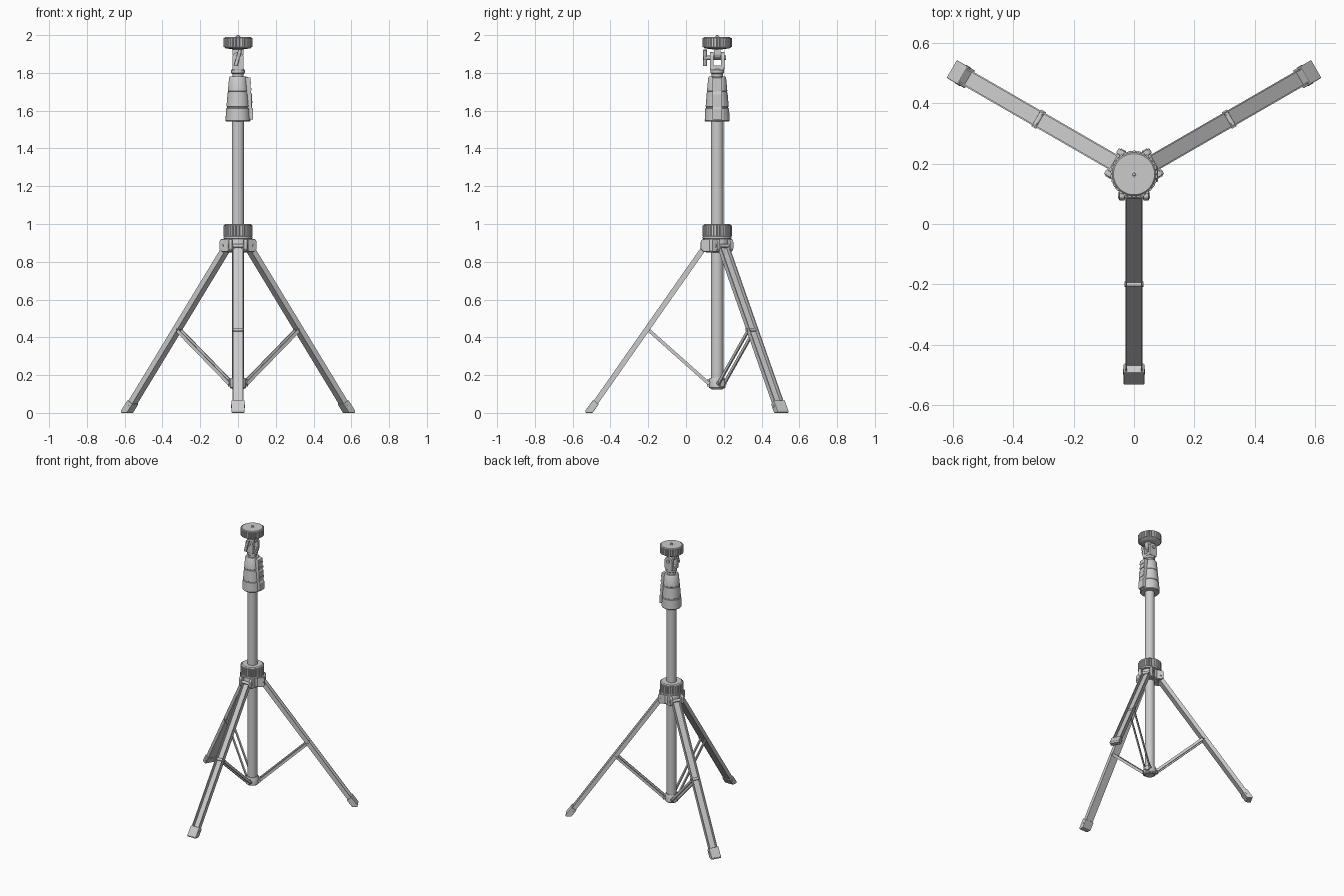
import bpy, bmesh, math
from mathutils import Vector

if "Cube" in bpy.data.objects:
    bpy.data.objects.remove(bpy.data.objects["Cube"])

CY = 0.165                                   # column axis in y
ANGLES = [math.radians(a) for a in (-90, 30, 150)]


def finish(name, bm, smooth=False, bevel=0, angle=0):
    bmesh.ops.recalc_face_normals(bm, faces=bm.faces)
    me = bpy.data.meshes.new(name)
    bm.to_mesh(me)
    bm.free()
    ob = bpy.data.objects.new(name, me)
    bpy.context.collection.objects.link(ob)
    ob.location = (0, CY, 0)
    ob.rotation_euler.z = angle
    if bevel:
        m = ob.modifiers.new("bevel", 'BEVEL')
        m.width, m.segments = bevel, 2
    if smooth:
        bpy.ops.object.select_all(action='DESELECT')
        ob.select_set(True)
        bpy.context.view_layer.objects.active = ob
        bpy.ops.object.shade_smooth_by_angle(angle=math.radians(35))
    return ob


def loft(name, a, b, **kw):
    """Closed solid between two matching outlines."""
    bm = bmesh.new()
    va, vb = [bm.verts.new(p) for p in a], [bm.verts.new(p) for p in b]
    n = len(va)
    bm.faces.new(va)
    bm.faces.new(vb[::-1])
    for i in range(n):
        bm.faces.new((va[i], va[(i + 1) % n], vb[(i + 1) % n], vb[i]))
    return finish(name, bm, **kw)


def side_plate(name, prof, t0, t1, **kw):
    """Outline in local x/z, extruded along local y."""
    return loft(name, [(x, t0, z) for x, z in prof], [(x, t1, z) for x, z in prof], **kw)


def beam(name, sect, p, q, **kw):
    """Section (across, outward) run along an x/z segment."""
    p, q = Vector((p[0], 0, p[1])), Vector((q[0], 0, q[1]))
    d = (q - p).normalized()
    n = Vector((-d.z, 0, d.x))
    off = [Vector((0, t, 0)) + n * u for t, u in sect]
    return loft(name, [p + o for o in off], [q + o for o in off], **kw)


def lathe(name, prof, n=32):
    """Profile of (radius, z) turned about the column axis."""
    bm = bmesh.new()
    rings = [[bm.verts.new((r * math.cos(2 * math.pi * i / n),
                            r * math.sin(2 * math.pi * i / n), z)) for i in range(n)]
             for r, z in prof]
    for a, b in zip(rings, rings[1:]):
        for i in range(n):
            bm.faces.new((a[i], a[(i + 1) % n], b[(i + 1) % n], b[i]))
    bm.faces.new(rings[0])
    bm.faces.new(rings[-1])
    return finish(name, bm, smooth=True)


def grip(name, r0, r1, z0, z1, teeth=30):
    """Ribbed band."""
    pts = []
    for i in range(teeth):
        for f, r in ((0, r0), (0.2, r1), (0.75, r1), (0.95, r0)):
            a = 2 * math.pi * (i + f) / teeth
            pts.append((r * math.cos(a), r * math.sin(a)))
    return loft(name, [(x, y, z0) for x, y in pts], [(x, y, z1) for x, y in pts])


def rod(name, p, q, r, n=14, **kw):
    p, q = Vector(p), Vector(q)
    d = (q - p).normalized()
    u = d.orthogonal().normalized()
    v = d.cross(u)
    c = [r * (math.cos(2 * math.pi * i / n) * u + math.sin(2 * math.pi * i / n) * v)
         for i in range(n)]
    return loft(name, [p + o for o in c], [q + o for o in c], smooth=True, **kw)


def box(h0, h1, u0, u1):
    return [(h0, u0), (h1, u0), (h1, u1), (h0, u1)]


# Column and its lower hub
lathe("column", [(0.029, 0.125), (0.033, 0.13), (0.033, 1.56)])
lathe("lower_hub", [(0.036, 0.128), (0.043, 0.134), (0.043, 0.178), (0.038, 0.186)])

# Leg hub and locking collar
lathe("leg_hub", [(0.058, 0.85), (0.064, 0.857), (0.064, 0.915), (0.06, 0.925)])
lathe("collar", [(0.068, 0.92), (0.077, 0.923), (0.077, 0.934), (0.073, 0.936),
                 (0.073, 0.994), (0.066, 1.0), (0.035, 1.0)], 40)
grip("collar_grip", 0.073, 0.078, 0.936, 0.992)

# Three legs, each a channel open to the inside, with brace pair and foot
w, t = 0.028, 0.005
channel = [(-w, -0.014), (-w, 0.014), (w, 0.014), (w, -0.014),
           (w - t, -0.014), (w - t, 0.014 - t), (-w + t, 0.014 - t), (-w + t, -0.014)]
lug = [(0.03, 0.852), (0.072, 0.852), (0.087, 0.868), (0.087, 0.908),
       (0.078, 0.92), (0.03, 0.92)]
foot = [(0.66, 0), (0.696, 0), (0.698, 0.012), (0.657, 0.068), (0.627, 0.046)]
for i, a in enumerate(ANGLES):
    beam(f"leg_{i}", channel, (0.665, 0.024), (0.062, 0.885), angle=a)
    side_plate(f"foot_{i}", foot, -0.034, 0.034, bevel=0.003, angle=a)
    rod(f"foot_pin_{i}", (0.655, -0.036, 0.036), (0.655, 0.036, 0.036), 0.009, angle=a)
    rod(f"brace_pin_{i}", (0.365, -0.032, 0.44), (0.365, 0.032, 0.44), 0.009, angle=a)
    rod(f"hub_pin_{i}", (0.07, -0.053, 0.885), (0.07, 0.053, 0.885), 0.01, angle=a)
    rod(f"lower_pin_{i}", (0.047, -0.026, 0.158), (0.047, 0.026, 0.158), 0.008, angle=a)
    side_plate(f"lower_lug_{i}", box(0.03, 0.055, 0.14, 0.176), -0.013, 0.013,
               bevel=0.003, angle=a)
    for s in (-1, 1):
        side_plate(f"hub_lug_{i}_{s}", lug, s * 0.03, s * 0.05, bevel=0.004, angle=a)
        beam(f"brace_{i}_{s}", box(s * 0.014, s * 0.022, -0.009, 0.009),
             (0.368, 0.443), (0.042, 0.153), angle=a)

# Tapered clamp sleeve with side lever
lathe("clamp_sleeve", [(0.034, 1.542), (0.062, 1.542), (0.066, 1.547), (0.063, 1.612),
                       (0.058, 1.614), (0.058, 1.62), (0.061, 1.622), (0.055, 1.695),
                       (0.052, 1.697), (0.052, 1.702), (0.054, 1.704), (0.047, 1.776),
                       (0.042, 1.782), (0.025, 1.782)])
side_plate("clamp_lever", [(0.03, 1.555), (0.08, 1.552), (0.08, 1.61), (0.073, 1.616),
                           (0.073, 1.69), (0.067, 1.697), (0.067, 1.775), (0.03, 1.78)],
           -0.026, 0.026, bevel=0.004)
for i in range(4):
    z = 1.64 + i * 0.034
    side_plate(f"lever_rib_{i}", box(0.05, 0.076 - 0.002 * i, z, z + 0.012), -0.022, 0.022)

# Tilting head: neck, fork, tongue and tightening screw
lathe("head_neck", [(0.03, 1.78), (0.03, 1.795), (0.036, 1.8), (0.036, 1.815), (0.03, 1.822)])
side_plate("fork_base", box(-0.03, 0.03, 1.815, 1.84), -0.038, 0.038, bevel=0.004)
cheek = [(-0.03, 1.83), (0.03, 1.83)] + [
    (0.03 * math.cos(math.pi * k / 10), 1.88 + 0.03 * math.sin(math.pi * k / 10))
    for k in range(11)]
for s in (-1, 1):
    side_plate(f"fork_cheek_{s}", cheek, s * 0.02, s * 0.038)
tongue = [(x, 3.775 - z + 0.008) for x, z in cheek]
side_plate("tongue", [(x, z if z < 1.94 else 1.94) for x, z in tongue], -0.017, 0.017)
rod("tilt_screw", (0, -0.072, 1.88), (0, 0.046, 1.88), 0.011)
rod("screw_wing", (-0.012, -0.064, 1.838), (0.012, -0.064, 1.922), 0.01)

# Mounting plate with ribbed rim and stud
lathe("mount_plate", [(0.03, 1.925), (0.066, 1.93), (0.073, 1.936), (0.073, 1.984),
                      (0.068, 1.99), (0.012, 1.99)], 40)
grip("mount_grip", 0.073, 0.078, 1.937, 1.985)
lathe("mount_stud", [(0.012, 1.985), (0.012, 1.992), (0.007, 1.993), (0.007, 1.998), (0.005, 2.0)], 14)
